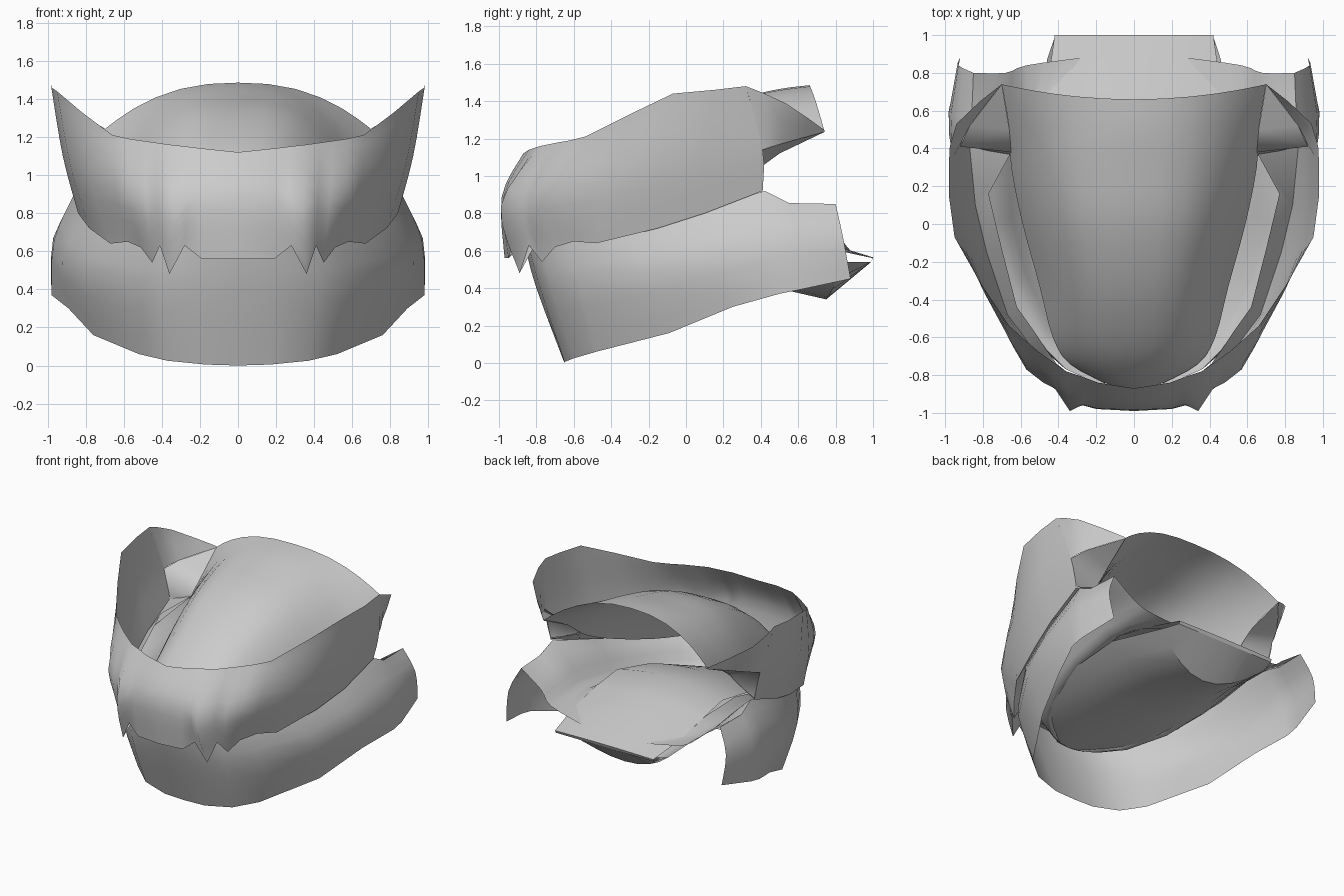
import bpy, math
from mathutils import Vector

mat = bpy.data.materials.new("pale grey")
mat.diffuse_color = (0.6, 0.6, 0.6, 1)


def add_mesh(name, verts, faces, angle=60):
    me = bpy.data.meshes.new(name)
    me.from_pydata([tuple(v) for v in verts], [], faces)
    me.materials.append(mat)
    ob = bpy.data.objects.new(name, me)
    bpy.context.collection.objects.link(ob)
    bpy.context.view_layer.objects.active = ob
    for o in bpy.context.selected_objects:
        o.select_set(False)
    ob.select_set(True)
    bpy.ops.object.shade_smooth_by_angle(angle=math.radians(angle))
    return ob


def sheet(name, rows, steps=3, angle=60):
    """Skin rows of points (right half), with spline steps between the rows."""
    rows = [[Vector(p) for p in r] for r in rows]
    n, full = len(rows), []
    for i in range(n - 1):
        a, b = rows[max(i - 1, 0)], rows[i]
        c, d = rows[i + 1], rows[min(i + 2, n - 1)]
        for s in range(steps):
            t = s / steps
            full.append([0.5 * (2 * q + (r - p) * t + (2 * p - 5 * q + 4 * r - u) * t * t
                                + (3 * q - p - 3 * r + u) * t ** 3)
                         for p, q, r, u in zip(a, b, c, d)])
    full.append(rows[-1])
    w = len(full[0])
    verts = [p for r in full for p in r]
    faces = [(i * w + j, i * w + j + 1, (i + 1) * w + j + 1, (i + 1) * w + j)
             for i in range(len(full) - 1) for j in range(w - 1)]
    ob = add_mesh(name, verts, faces, angle)
    m = ob.modifiers.new("mirror", 'MIRROR')
    m.use_clip = True
    m.merge_threshold = 0.002
    return ob


# upper lip with two fangs per side: rim, bulge, toothed edge, inner fold
top = [(0, -.87, 1.12), (.19, -.84, 1.14), (.27, -.81, 1.15), (.36, -.78, 1.16),
       (.43, -.73, 1.17), (.5, -.68, 1.18), (.57, -.62, 1.19), (.66, -.54, 1.21),
       (.82, -.3, 1.33), (.95, -.07, 1.44), (.98, .15, 1.46), (.98, .32, 1.48)]
mid = [(0, -.985, .89), (.2, -.975, .89), (.27, -.955, .88), (.34, -.99, .84),
       (.42, -.87, .88), (.48, -.84, .85), (.57, -.77, .9), (.64, -.65, .92),
       (.77, -.4, .96), (.88, -.13, 1.05), (.92, .1, 1.1), (.92, .41, 1.14)]
low = [(0, -.97, .56), (.19, -.95, .56), (.28, -.93, .63), (.36, -.89, .48),
       (.41, -.84, .63), (.45, -.77, .54), (.51, -.7, .62), (.58, -.6, .65),
       (.67, -.48, .64), (.78, -.15, .72), (.84, .1, .8), (.87, .41, .92)]
fold = [(0, -.87, .64), (.17, -.86, .64), (.25, -.84, .66), (.31, -.82, .62),
        (.36, -.78, .68), (.41, -.74, .64), (.46, -.67, .68), (.52, -.58, .72),
        (.62, -.44, .74), (.7, -.13, .83), (.77, .16, .93), (.65, .38, 1.02)]
sheet("upper_lip", [top, mid, low], steps=4, angle=180)
sheet("upper_lip_fold", [low, fold], steps=1, angle=180)

# rear cheek wings closing on the palate corner
sheet("cheek_wing", [[(.98, .32, 1.48), (.953, .365, 1.324), (.92, .41, 1.14)],
                     [(.94, .53, 1.39), (.91, .52, 1.28), (.87, .52, 1.175)],
                     [(.7, .74, 1.245), (.7, .74, 1.24), (.7, .74, 1.235)]], steps=2)

# shelf between the cheek wings and the palate
sheet("cheek_shelf", [[(.87, .41, .93), (.92, .41, 1.14), (.87, .52, 1.175), (.7, .74, 1.235)],
                      [(.65, .36, 1.0), (.65, .38, 1.04), (.66, .5, 1.12), (.7, .74, 1.24)]],
      steps=1, angle=180)

# vaulted palate: y at centre, y at edge, half width, edge z, crown z, arch fullness
stations = [(.66, .74, .7, 1.24, 1.485, 2.4), (.5, .5, .66, 1.12, 1.465, 2.6),
            (.3, .3, .65, .97, 1.42, 3), (0, 0, .59, .84, 1.34, 3.2),
            (-.35, -.33, .5, .74, 1.17, 3.2), (-.65, -.6, .43, .68, .95, 3),
            (-.8, -.74, .34, .65, .78, 2.5), (-.87, -.84, .16, .64, .66, 2)]
rows = []
for yc, ye, w, ze, zc, p in stations:
    row = []
    for k in range(8):
        u = math.sin(k / 7 * math.pi / 2)
        row.append((w * u, yc + (ye - yc) * u * u, ze + (zc - ze) * (1 - u ** p)))
    rows.append(row)
sheet("palate", rows, steps=3)

# lower jaw wall: rim tucked inside the upper lip, bulge, base
rim = [(0, -.86, .62), (.2, -.84, .62), (.36, -.77, .64), (.51, -.62, .67), (.69, -.36, .69),
       (.79, 0, .79), (.85, .42, .92), (.86, .55, .855), (.85, .8, .85)]
belly = [(0, -.8, .4), (.2, -.78, .4), (.4, -.72, .4), (.58, -.57, .42), (.81, -.2, .48),
         (.92, .1, .56), (.965, .45, .66), (.97, .58, .67), (.93, .84, .67)]
base = [(0, -.65, 0), (.17, -.65, .005), (.37, -.6, .025), (.52, -.48, .06), (.76, -.09, .16),
        (.89, .25, .3), (.98, .5, .37), (.98, .6, .39), (.92, .88, .45)]
sheet("lower_jaw_wall", [rim, belly, base], steps=3)

# lower gum and mouth floor running from the rim down and up to the tongue
gum = [(0, -.8, .6), (.17, -.78, .6), (.32, -.7, .6), (.46, -.58, .63), (.61, -.28, .66),
       (.69, .02, .72), (.72, .42, .8), (.7, .57, .75), (.68, .8, .73)]
gutter = [(0, -.73, .47), (.13, -.71, .47), (.25, -.64, .47), (.37, -.52, .48), (.5, -.24, .52),
          (.56, .05, .58), (.57, .42, .64), (.57, .6, .64), (.57, .84, .65)]
root = [(0, -.71, .45), (.06, -.71, .45), (.12, -.69, .45), (.25, -.57, .49), (.39, -.3, .58),
        (.44, .03, .68), (.46, .42, .685), (.46, .65, .635), (.28, .88, .6)]
sheet("mouth_floor", [rim, gum, gutter, root], steps=3)

# tongue: back lip, hump, tip (y, half width, edge z, crown)
rows = []
for y, w, z, crown in [(.99, .42, .54, 0), (1.0, .42, .56, .005),
                       (.72, .46, .62, .03), (.45, .46, .68, .05), (.2, .45, .72, .06),
                       (-.15, .42, .64, .06), (-.5, .3, .52, .04), (-.7, .12, .45, .01)]:
    rows.append([(w * k / 4, y, z + crown * (1 - (k / 4) ** 2)) for k in range(5)])
sheet("tongue", rows, steps=1, angle=40)

# underside of the mouth: back plate, keel, then the bowl running to the chin
rows = [[(.42 * k / 4, .99, .54) for k in range(5)]]
for y, w, z, rise, back in [(.75, .46, .34, .2, .12), (.4, .53, .42, .2, 0),
                            (0, .54, .45, .13, 0), (-.4, .42, .45, .05, 0),
                            (-.6, .27, .45, .03, 0), (-.72, .1, .45, .01, 0)]:
    rows.append([(w * k / 4, y + back * (k / 4) ** 2, z + rise * (k / 4) ** 2)
                 for k in range(5)])
sheet("mouth_underside", rows, steps=1, angle=40)
